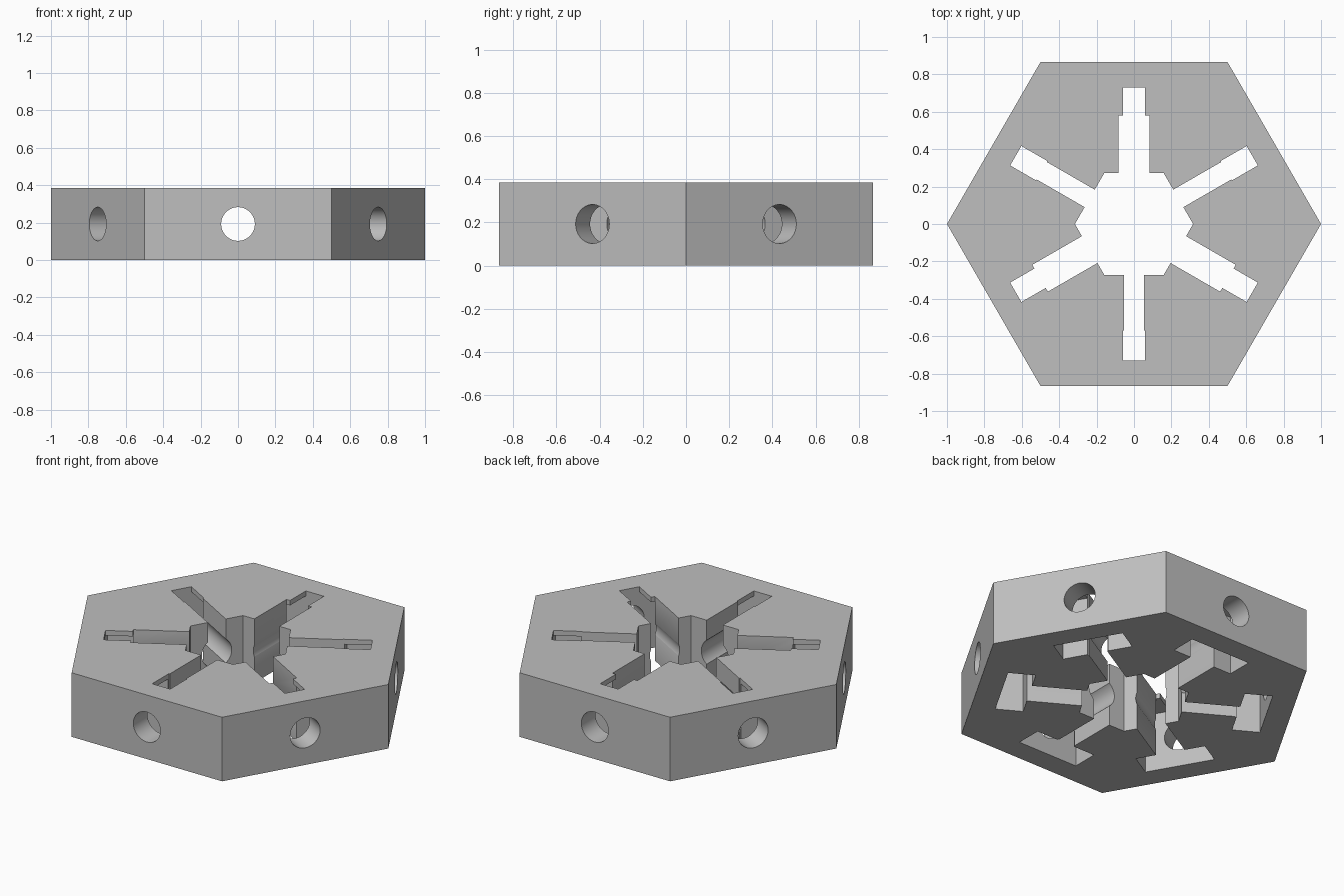
import bpy
import bmesh
import math
from mathutils import Matrix, Vector

HEIGHT = 0.385
MID = HEIGHT / 2

cube = bpy.data.objects.get("Cube")
if cube:
    bpy.data.objects.remove(cube, do_unlink=True)


def make_object(name, bm):
    mesh = bpy.data.meshes.new(name)
    bmesh.ops.recalc_face_normals(bm, faces=bm.faces)
    bm.to_mesh(mesh)
    bm.free()
    obj = bpy.data.objects.new(name, mesh)
    bpy.context.scene.collection.objects.link(obj)
    return obj


def prism(name, radius, sides, low, high):
    bm = bmesh.new()
    bmesh.ops.create_cone(bm, cap_ends=True, segments=sides, radius1=radius,
                          radius2=radius, depth=high - low)
    # Put a corner on the x axis
    first = max(bm.verts, key=lambda v: v.co.x).co
    turn = Matrix.Rotation(-math.atan2(first.y, first.x), 4, 'Z')
    bmesh.ops.transform(bm, verts=bm.verts,
                        matrix=Matrix.Translation((0, 0, (low + high) / 2)) @ turn)
    return make_object(name, bm)


def radial_box(name, angle, inner, outer, half_width, low, high):
    bm = bmesh.new()
    size = Vector((outer - inner, 2 * half_width, high - low, 1))
    place = Matrix.Translation(((inner + outer) / 2, 0, (low + high) / 2))
    bmesh.ops.create_cube(bm, size=1, matrix=Matrix.Rotation(angle, 4, 'Z')
                          @ place @ Matrix.Diagonal(size))
    return make_object(name, bm)


def radial_bore(name, angle):
    bm = bmesh.new()
    bmesh.ops.create_cone(bm, cap_ends=True, segments=48, radius1=0.09, radius2=0.09,
                          depth=0.95, matrix=Matrix.Rotation(angle, 4, 'Z')
                          @ Matrix.Translation((0.575, 0, MID))
                          @ Matrix.Rotation(math.pi / 2, 4, 'Y'))
    return make_object(name, bm)


def cut(target, cutter):
    cutter.hide_render = True
    mod = target.modifiers.new(cutter.name, 'BOOLEAN')
    mod.operation = 'DIFFERENCE'
    mod.solver = 'EXACT'
    mod.object = cutter
    bpy.context.view_layer.objects.active = target
    bpy.ops.object.modifier_apply(modifier=mod.name)
    bpy.data.objects.remove(cutter, do_unlink=True)


# Hexagonal block with a hexagonal opening in the middle
block = prism("hexagonal_hub", 1, 6, 0, HEIGHT)
cut(block, prism("centre_opening", 0.316, 6, -0.1, HEIGHT + 0.1))

# One arm per side: slot, wide pocket open at the bottom, round bore
for i in range(6):
    angle = math.radians(30 + 60 * i)
    inner_half = 0.083 if i % 2 else 0.054
    cut(block, radial_box("inner_slot", angle, 0.15, 0.58, inner_half,
                          -0.1, HEIGHT + 0.1))
    cut(block, radial_box("outer_slot", angle, 0.57, 0.73, 0.06,
                          -0.1, HEIGHT + 0.1))
    cut(block, radial_box("nut_pocket", angle, 0.578, 0.732, 0.2,
                          -0.1, HEIGHT - 0.03))
    cut(block, radial_bore("bolt_bore", angle))

# Plain grey finish
grey = bpy.data.materials.new("plain grey")
grey.use_nodes = True
colour = (0.52, 0.52, 0.52, 1)
grey.diffuse_color = colour
grey.node_tree.nodes["Principled BSDF"].inputs["Base Color"].default_value = colour
block.data.materials.clear()
block.data.materials.append(grey)
for face in block.data.polygons:
    face.material_index = 0

# Smooth bores, sharp edges
bpy.ops.object.select_all(action='DESELECT')
block.select_set(True)
bpy.context.view_layer.objects.active = block
bpy.ops.object.shade_smooth_by_angle(angle=math.radians(30))
